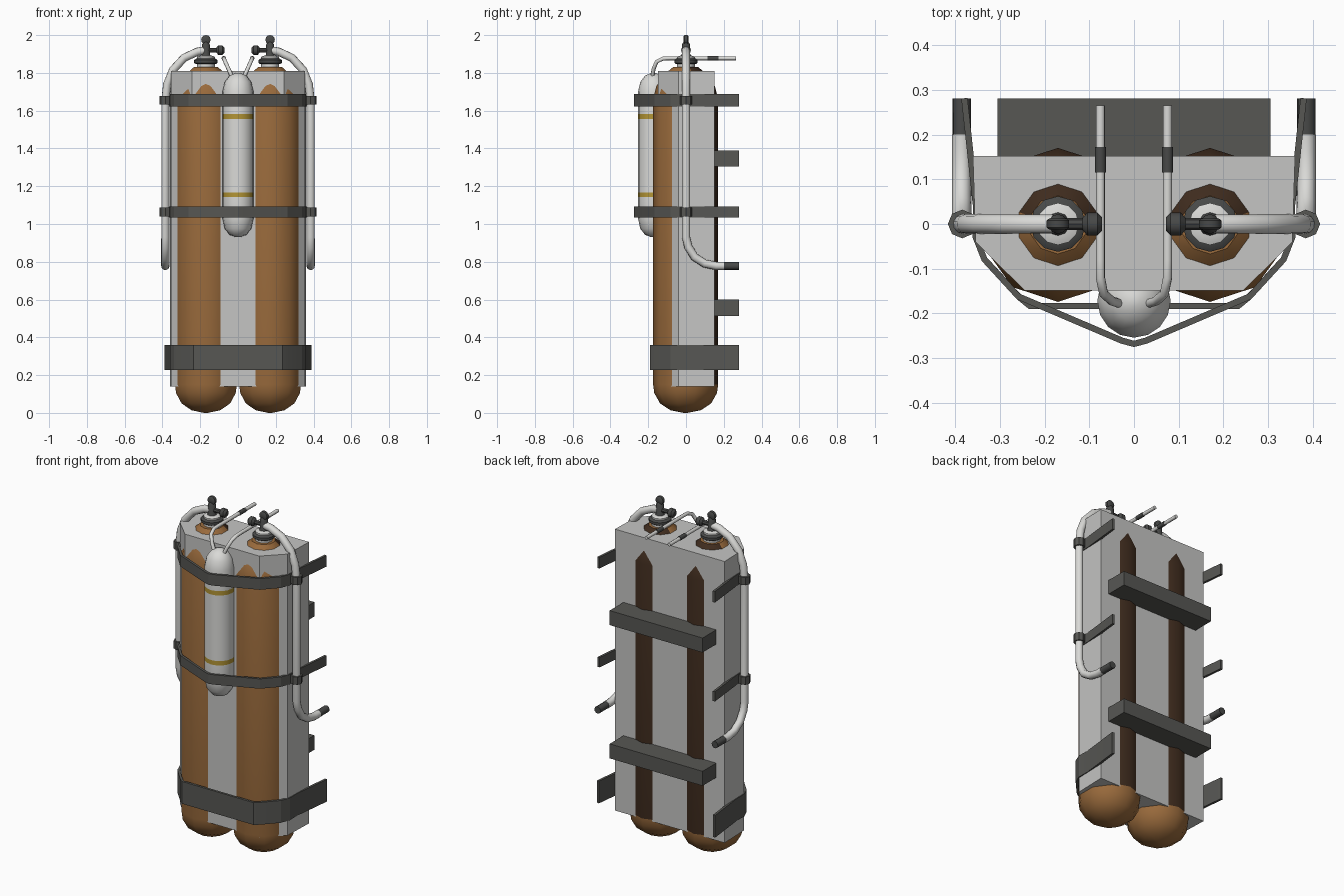
import bpy, bmesh, math
from mathutils import Matrix, Vector

if "Cube" in bpy.data.objects:
    bpy.data.objects.remove(bpy.data.objects["Cube"])


def mat(name, r, g, b):
    m = bpy.data.materials.new(name)
    m.diffuse_color = (r, g, b, 1)
    m.use_nodes = True
    m.node_tree.nodes["Principled BSDF"].inputs["Base Color"].default_value = m.diffuse_color
    return m


GREY = mat("light grey casing", .56, .56, .55)
WHITE = mat("off white", .70, .70, .68)
ORANGE = mat("tank orange", .32, .145, .045)
BROWN = mat("dark brown", .05, .025, .013)
STRAP = mat("strap grey", .095, .095, .088)
METAL = mat("valve charcoal", .065, .067, .065)
YELLOW = mat("band yellow", .45, .30, .035)


def finish(name, bm, *mats, angle=40):
    bmesh.ops.recalc_face_normals(bm, faces=bm.faces)
    me = bpy.data.meshes.new(name)
    bm.to_mesh(me)
    bm.free()
    for m in mats:
        me.materials.append(m)
    for p in me.polygons:
        p.use_smooth = True
    me.set_sharp_from_angle(angle=math.radians(angle))
    ob = bpy.data.objects.new(name, me)
    bpy.context.collection.objects.link(ob)
    return ob


def lathe(name, profile, loc, sides, *mats, axis="Z", rule=None):
    """Revolve (radius, height) points; cap both ends."""
    bm = bmesh.new()
    rings = []
    for r, z in profile:
        rings.append([bm.verts.new((r * math.cos(a), r * math.sin(a), z)) for a in
                      (math.pi / 2 + 2 * math.pi * i / sides for i in range(sides))])
    for a, b in zip(rings, rings[1:]):
        for i in range(sides):
            j = (i + 1) % sides
            f = bm.faces.new((a[i], a[j], b[j], b[i]))
            if rule:
                f.material_index = rule(f.calc_center_median())
    bm.faces.new(rings[0])
    bm.faces.new(rings[-1])
    rot = {"Z": Matrix(), "X": Matrix.Rotation(math.pi / 2, 4, "Y"),
           "Y": Matrix.Rotation(-math.pi / 2, 4, "X")}[axis]
    bm.transform(Matrix.Translation(loc) @ rot)
    return finish(name, bm, *mats)


def prism(name, outline, z0, z1, m):
    """Extrude an xy outline from z0 to z1."""
    bm = bmesh.new()
    f = bm.faces.new([bm.verts.new((x, y, z0)) for x, y in outline])
    ext = bmesh.ops.extrude_face_region(bm, geom=[f])
    bmesh.ops.translate(bm, vec=(0, 0, z1 - z0),
                        verts=[v for v in ext["geom"] if isinstance(v, bmesh.types.BMVert)])
    return finish(name, bm, m, angle=20)


def tube(name, pts, radius, m, sides=10):
    """Sweep a round section along a path with mitred bends."""
    pts = [Vector(p) for p in pts]
    bm = bmesh.new()
    rings = []
    ref = None
    for i, p in enumerate(pts):
        t = (pts[min(i + 1, len(pts) - 1)] - pts[max(i - 1, 0)]).normalized()
        if ref is None:
            ref = t.orthogonal()
        u = (ref - t * ref.dot(t)).normalized()
        ref = u
        v = t.cross(u)
        rings.append([bm.verts.new(p + radius * (math.cos(a) * u + math.sin(a) * v))
                      for a in (2 * math.pi * k / sides for k in range(sides))])
    for a, b in zip(rings, rings[1:]):
        for i in range(sides):
            j = (i + 1) % sides
            bm.faces.new((a[i], a[j], b[j], b[i]))
    bm.faces.new(rings[0])
    bm.faces.new(rings[-1])
    return finish(name, bm, m, angle=50)


def mirrored(half):
    return half + [(-x, y) for x, y in reversed(half) if x > 0]


def strap(name, half, z0, z1, t=.014):
    """Flat band: outer path offset inward by t."""
    path = [Vector(p) for p in mirrored(half)]
    inner = []
    for i, p in enumerate(path):
        d = (path[min(i + 1, len(path) - 1)] - path[max(i - 1, 0)]).normalized()
        inner.append(p + Vector((d.y, -d.x)) * t)
    return prism(name, path + inner[::-1], z0, z1, STRAP)


# casing with chamfered front corners
prism("casing", mirrored([(.36, .152), (.354, -.04), (.244, -.149)]), .14, 1.81, GREY)

# front cylinder with painted bands
lathe("front_cylinder",
      [(.012, .93), (.045, .943), (.07, .975), (.082, 1.03), (.082, 1.142), (.082, 1.168),
       (.082, 1.557), (.082, 1.583), (.082, 1.70), (.07, 1.752), (.045, 1.785), (.012, 1.80)],
      (0, -.172, 0), 16, WHITE, YELLOW,
      rule=lambda c: int(abs(c.z - 1.155) < .012 or abs(c.z - 1.57) < .012))

# straps: two over the front cylinder, one wide at the bottom
side = [(.36, .04), (.361, -.03), (.34, -.083), (.262, -.168)]
upper = [(.386, .28)] + side + [(.03, -.267), (0, -.275)]
strap("top_strap", upper, 1.622, 1.688)
strap("middle_strap", upper, 1.035, 1.093)
strap("bottom_strap", [(.388, .28)] + side + [(.235, -.19)], .228, .36)

# rear mounting bars
for name, z in (("upper_rear_bar", 1.347), ("lower_rear_bar", .556)):
    prism(name, mirrored([(.305, .28), (.305, .14)]), z - .043, z + .043, STRAP)

for s, tag in ((-1, "left"), (1, "right")):
    x = .17 * s
    # main tank, dark on its rear strip
    lathe(tag + "_tank",
          [(.01, 0), (.08, .014), (.135, .05), (.166, .105), (.172, .15), (.172, 1.66),
           (.155, 1.73), (.115, 1.79), (.065, 1.832)],
          (x, -.002, 0), 10, ORANGE, BROWN,
          rule=lambda c: int(c.z > .14 and c.y > .05 and abs(c.x) < .07))
    # valve
    lathe(tag + "_valve_neck", [(.047, 1.81), (.047, 1.885), (.03, 1.892)], (x, 0, 0), 12, WHITE)
    lathe(tag + "_valve_collar", [(.055, 1.848), (.062, 1.853), (.062, 1.868), (.05, 1.876)],
          (x, 0, 0), 12, METAL)
    lathe(tag + "_valve_stem", [(.032, 1.88), (.022, 1.9), (.022, 1.95), (.012, 1.965)],
          (x, 0, 0), 10, METAL)
    lathe(tag + "_valve_cap", [(.02, -.012), (.025, -.008), (.025, .008), (.02, .012)],
          (x, 0, 1.975), 12, METAL, axis="Y")
    lathe(tag + "_valve_arm", [(.013, -.04), (.013, .04)], (x - .04 * s, 0, 1.92), 8, METAL, axis="X")
    lathe(tag + "_valve_knob", [(.014, -.022), (.026, -.011), (.026, .011), (.014, .022)],
          (x - .077 * s, 0, 1.92), 10, METAL, axis="X")
    # side hose, running down and then to the rear
    tube(tag + "_hose",
         [(s * a, b, c) for a, b, c in
          ((.18, 0, 1.918), (.215, 0, 1.912), (.285, 0, 1.88), (.345, 0, 1.815), (.375, 0, 1.74),
           (.385, 0, 1.65), (.385, 0, .93), (.385, .012, .88), (.385, .045, .825),
           (.385, .1, .79), (.385, .16, .778), (.385, .2, .778))], .022, WHITE)
    tube(tag + "_hose_end", [(.385 * s, .19, .778), (.385 * s, .28, .778)], .0205, METAL)
    for lvl, z in (("upper", 1.655), ("lower", 1.064)):
        lathe(f"{tag}_{lvl}_hose_clip", [(.032, -.023), (.032, .023)], (.384 * s, 0, z), 8, STRAP)
    # thin pipe from front cylinder to the rear
    tube(tag + "_thin_pipe",
         [(s * a, b, c) for a, b, c in
          ((.025, -.18, 1.765), (.05, -.172, 1.82), (.068, -.155, 1.86), (.075, -.12, 1.876),
           (.075, -.08, 1.877), (.075, .265, 1.877))], .0105, WHITE, 8)
    tube(tag + "_pipe_fitting", [(.075 * s, .115, 1.877), (.075 * s, .172, 1.877)], .0125, METAL, 8)
